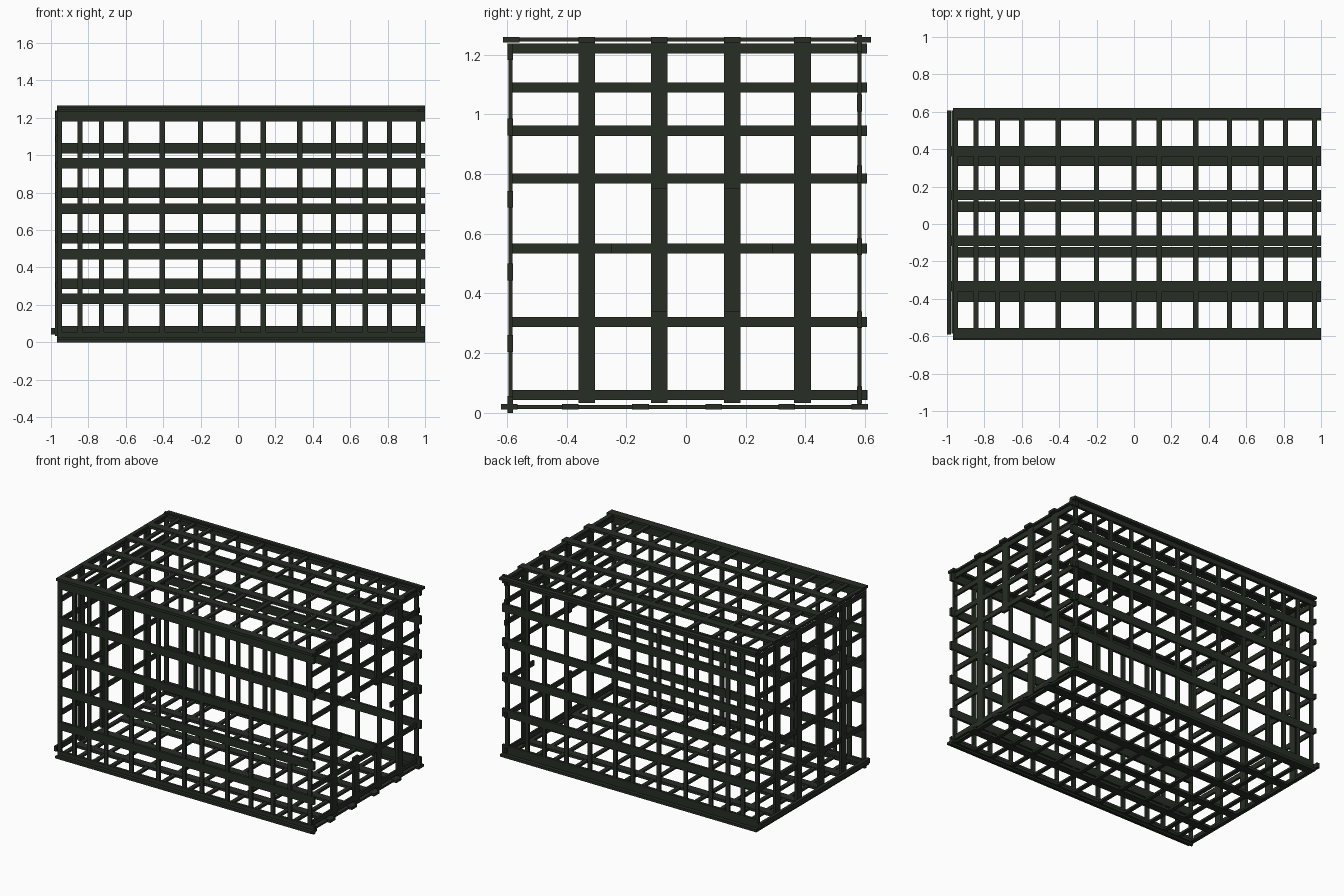
import bpy, bmesh
from mathutils import Matrix, Vector

if "Cube" in bpy.data.objects:
    bpy.data.objects.remove(bpy.data.objects["Cube"])

mat = bpy.data.materials.new("dark_iron")
mat.diffuse_color = (0.02, 0.027, 0.018, 1)
mat.use_nodes = True
mat.node_tree.nodes["Principled BSDF"].inputs["Base Color"].default_value = mat.diffuse_color


def panel(name, boxes):
    """One object made of flat bars, each given as (x0, x1, y0, y1, z0, z1)."""
    bm = bmesh.new()
    for x0, x1, y0, y1, z0, z1 in boxes:
        c = Vector(((x0 + x1) / 2, (y0 + y1) / 2, (z0 + z1) / 2))
        s = Matrix.Diagonal((x1 - x0, y1 - y0, z1 - z0, 1))
        bmesh.ops.create_cube(bm, size=1, matrix=Matrix.Translation(c) @ s)
    me = bpy.data.meshes.new(name)
    bm.to_mesh(me)
    bm.free()
    me.materials.append(mat)
    bpy.context.collection.objects.link(bpy.data.objects.new(name, me))


XS = [-.955, -.845, -.73, -.6, -.405, -.2, 0, .135, .33, .51, .68, .81, .965]
T, C = .009, .007         # half thickness of long and cross bars
W, N, H = .028, .014, .017  # half widths: long bars, thin cross bars, end rails
X0, X1 = -.967, 1.0


# front and back panels: long rails with thin uprights
def wall(name, y, levels, z0, z1):
    panel(name, [(X0, X1, y - T, y + T, z - W, z + W) for z in levels] +
          [(x - N, x + N, y - C, y + C, z0, z1) for x in XS])


wall("front_panel", -.588, [.028, .232, .472, .715, .957, 1.209], 0, 1.237)
wall("back_panel", .581, [.06, .312, .556, .8, 1.038, 1.237], .03, 1.265)


# roof and floor panels
def deck(name, z, rows, y0, y1):
    panel(name, [(X0, X1, y - W, y + W, z - T, z + T) for y in rows] +
          [(x - N, x + N, y0, y1, z - C, z + C) for x in XS])


deck("roof_panel", 1.25, [-.585, -.332, -.09, .155, .39, .592], -.613, .62)
deck("floor_panel", .02, [-.592, -.388, -.152, .093, .337, .582], -.62, .61)

# end panels
POSTS = [-.332, -.09, .155, .39]
RAILS = [.06, .304, .55, .785, .945, 1.09, 1.22]
Y0, Y1 = -.585, .606
ZB, ZT = .033, 1.24

left = [(-.979, -.961, y - W, y + W, ZB, ZT) for y in POSTS]
left += [(-.977, -.963, Y0, Y1, z - H, z + H) for z in RAILS[1:]]
left.append((-1.0, -.979, -.59, .608, RAILS[0] - H, RAILS[0] + H))
panel("left_end_panel", left)

# right end has a hole: the bars crossing it are cut short
right = []
for y in POSTS:
    spans = [(ZB, .34), (.75, ZT)] if y in (-.09, .155) else [(ZB, ZT)]
    right += [(.957, .975, y - W, y + W, a, b) for a, b in spans]
for z in RAILS:
    spans = [(Y0, -.25), (.29, Y1)] if z == .55 else [(Y0, Y1)]
    right += [(.959, .973, a, b, z - H, z + H) for a, b in spans]
panel("right_end_panel", right)
